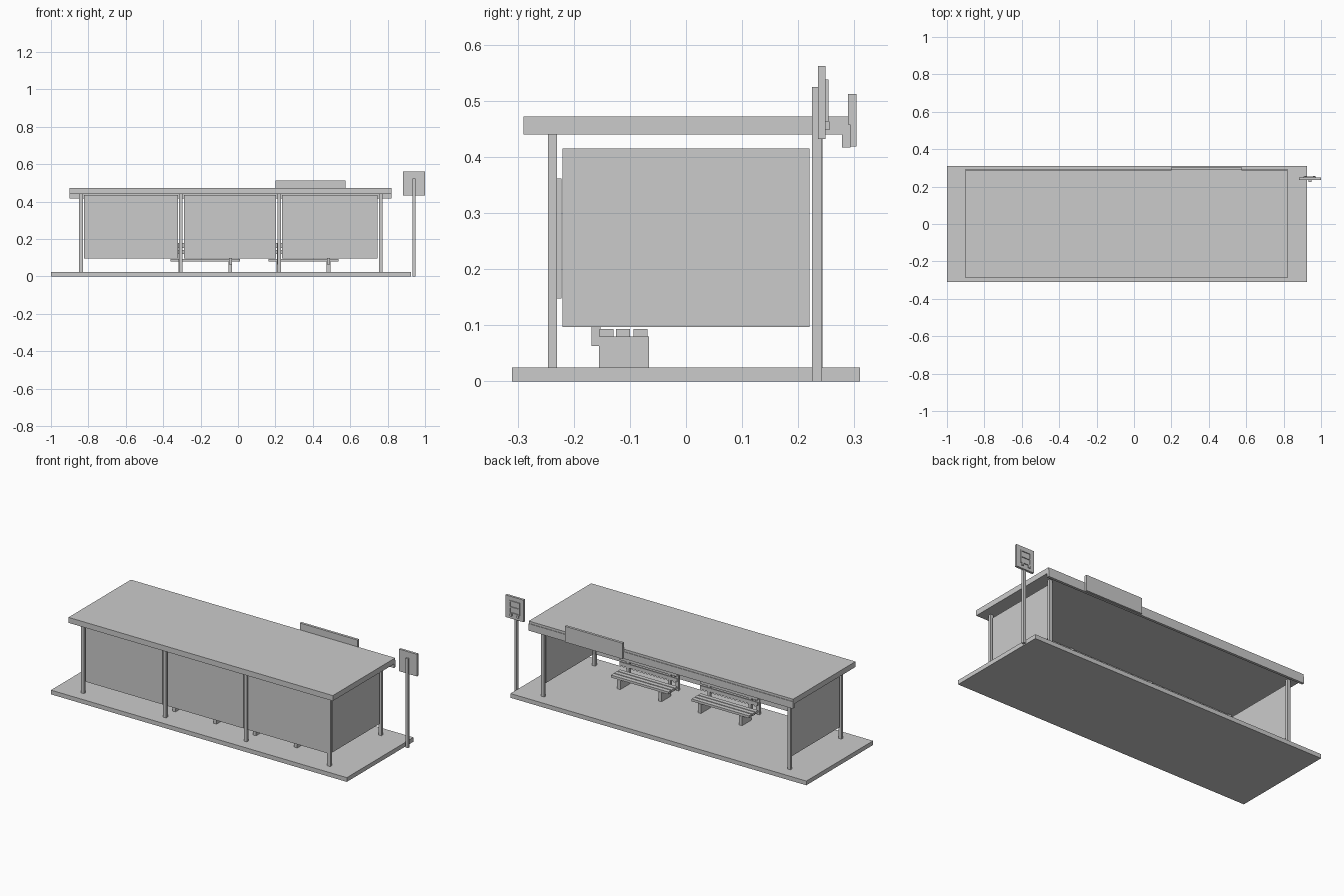
import bpy


def box(name, x, y, z):
    """Box from (min, max) pairs on each axis."""
    sx, sy, sz = [b - a for a, b in (x, y, z)]
    bpy.ops.mesh.primitive_cube_add(size=1, location=[(a + b) / 2 for a, b in (x, y, z)])
    ob = bpy.context.object
    ob.name = name
    for v in ob.data.vertices:
        v.co.x *= sx
        v.co.y *= sy
        v.co.z *= sz
    return ob


def around(c, w):
    return (c - w / 2, c + w / 2)


# platform and roof
box("platform", (-1, 0.925), (-0.31, 0.31), (0, 0.025))
box("roof", (-0.9, 0.82), (-0.29, 0.29), (0.44, 0.472))
box("roof_fascia", (-0.9, 0.82), (0.278, 0.293), (0.417, 0.458))

# posts: four along the rear, two at the open side
rear_x = (-0.84, -0.306, 0.22, 0.763)
for px in rear_x:
    box("rear_post", around(px, 0.02), (-0.246, -0.23), (0.025, 0.44))
for px in (rear_x[0], rear_x[-1]):
    box("open_side_post", around(px, 0.02), (0.228, 0.243), (0.025, 0.44))

# rear panels between the posts, side panels at both ends
for a, b in zip(rear_x, rear_x[1:]):
    box("rear_panel", (a + 0.016, b - 0.016), (-0.242, -0.23), (0.096, 0.436))
for px in (rear_x[0], rear_x[-1]):
    box("side_panel", around(px, 0.01), (-0.22, 0.22), (0.097, 0.415))

# timetable board on the inside of the rear wall
box("timetable_board", (0.42, 0.58), (-0.23, -0.222), (0.148, 0.362))


# benches with slatted seats and backs
def bench(cx):
    for y in (-0.142, -0.112, -0.081):
        box("bench_seat_slat", around(cx, 0.374), around(y, 0.025), (0.079, 0.093))
    for s in (-1, 1):
        box("bench_leg", around(cx + s * 0.134, 0.02), (-0.155, -0.066), (0.025, 0.08))
        box("bench_back_post", around(cx + s * 0.134, 0.016), (-0.168, -0.152), (0.063, 0.178))
    for z in ((0.12, 0.142), (0.153, 0.18)):
        box("bench_back_slat", around(cx, 0.374), (-0.155, -0.147), z)


bench(-0.175)
bench(0.35)

# blank name board on the roof edge
box("name_board", (0.2, 0.575), (0.289, 0.304), (0.419, 0.512))

# stop sign on its pole, with a simple vehicle pictogram
box("sign_pole", around(0.94, 0.016), (0.225, 0.242), (0, 0.525))
box("sign_plate", (0.883, 1.0), (0.235, 0.249), (0.432, 0.562))
for s in (-1, 1):
    box("pictogram_side", around(0.94 + s * 0.03, 0.006), (0.249, 0.254), (0.463, 0.538))
    box("pictogram_wheel", around(0.94 + s * 0.022, 0.012), (0.249, 0.256), (0.448, 0.463))
for z in (0.466, 0.5, 0.535):
    box("pictogram_bar", around(0.94, 0.06), (0.249, 0.254), around(z, 0.006))
